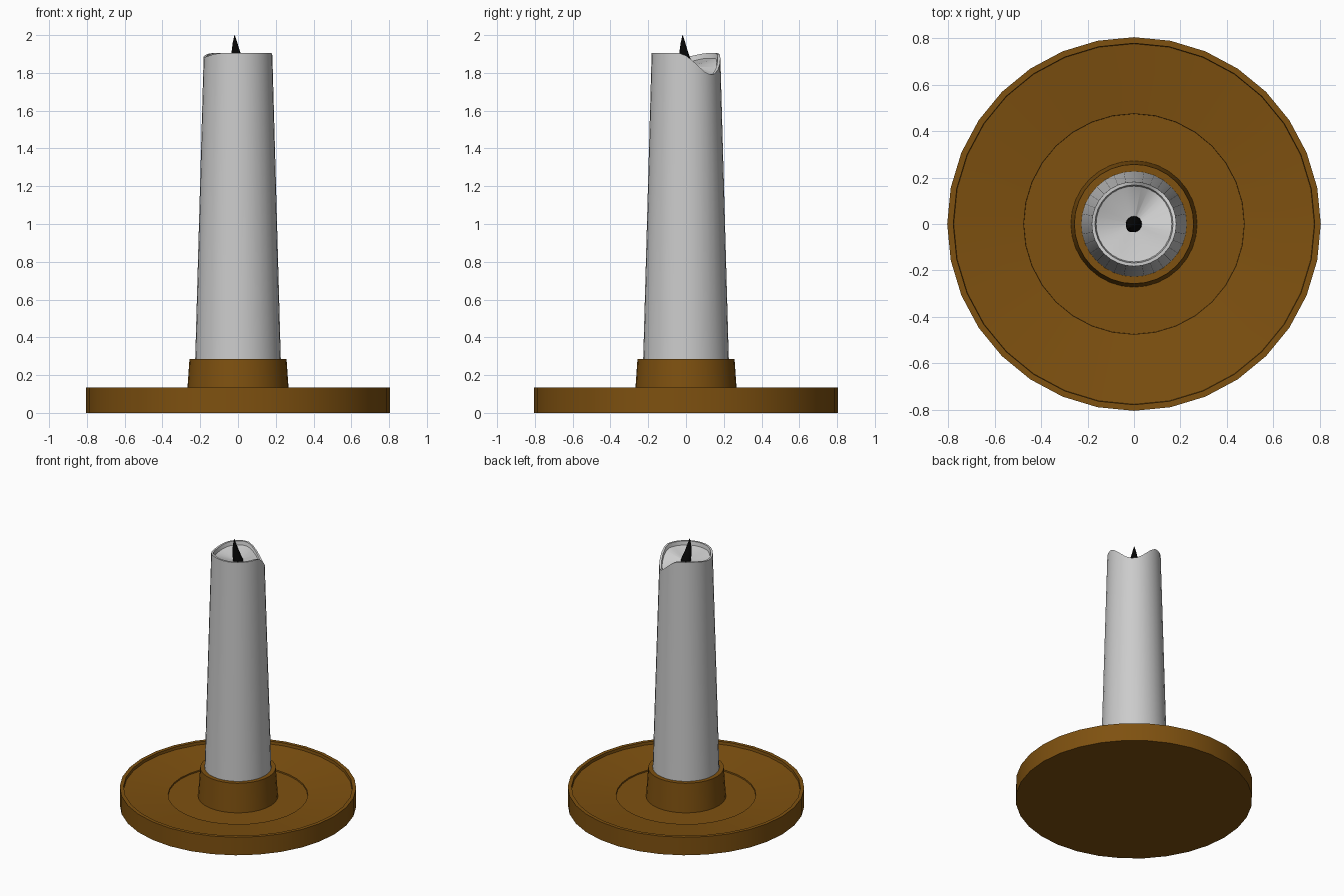
import bpy, bmesh
from math import sin, cos, pi, radians

if "Cube" in bpy.data.objects:
    bpy.data.objects.remove(bpy.data.objects["Cube"])

SIDES = 32


def material(name, rgb):
    m = bpy.data.materials.new(name)
    m.diffuse_color = (*rgb, 1)
    m.use_nodes = True
    m.node_tree.nodes["Principled BSDF"].inputs["Base Color"].default_value = m.diffuse_color
    return m


def lathe(name, rings, sides=SIDES, mat=None, angle=30):
    """Closed solid from (radius, z, x, y) rings; z may be a function of azimuth."""
    bm = bmesh.new()
    loops = []
    for r, z, cx, cy in rings:
        loop = []
        for i in range(sides):
            a = 2 * pi * i / sides
            h = z(a) if callable(z) else z
            loop.append(bm.verts.new((cx + r * cos(a), cy + r * sin(a), h)))
        loops.append(loop)
    for lo, hi in zip(loops, loops[1:]):
        for i in range(sides):
            j = (i + 1) % sides
            bm.faces.new((lo[i], lo[j], hi[j], hi[i]))
    bm.faces.new(loops[0][::-1])
    bm.faces.new(loops[-1])
    bm.normal_update()
    me = bpy.data.meshes.new(name)
    bm.to_mesh(me)
    bm.free()
    ob = bpy.data.objects.new(name, me)
    bpy.context.collection.objects.link(ob)
    if mat:
        me.materials.append(mat)
    bpy.ops.object.select_all(action='DESELECT')
    bpy.context.view_layer.objects.active = ob
    ob.select_set(True)
    bpy.ops.object.shade_smooth_by_angle(angle=radians(angle))
    return ob


def dip(a, centre, half_width):
    """Smooth bump of height 1 around an azimuth in degrees."""
    d = abs((a - radians(centre) + pi) % (2 * pi) - pi) / radians(half_width)
    return 0.5 + 0.5 * cos(pi * d) if d < 1 else 0


def rim_height(a):
    return 1.905 - 0.115 * dip(a, 48, 62) - 0.022 * dip(a, 190, 55)


def pool_height(a):
    return rim_height(a) - 0.028 + 0.02 * dip(a, 48, 62)


brass = material("brass", (0.21, 0.082, 0.005))
black = material("wick_black", (0.002, 0.002, 0.002))

# Dish with raised rim, shallow inner step and tapered candle socket
dish = [(0.804, 0), (0.804, 0.135), (0.778, 0.135), (0.776, 0.114),
        (0.475, 0.08), (0.474, 0.07), (0.272, 0.07), (0.257, 0.285),
        (0.20, 0.285)]
lathe("candle_holder", [(r, z, 0, 0) for r, z in dish], mat=brass)

# Tapered candle with a melted, uneven lip around a shallow sloping pool
lathe("candle", [(0.227, 0.27, 0, 0), (0.182, rim_height, 0, 0),
                 (0.168, rim_height, 0, 0), (0.163, pool_height, 0, 0),
                 (0.02, 1.835, 0, 0)])

# Wick leaning slightly toward the front left
lathe("wick", [(0.036, 1.8, 0, 0), (0.034, 1.85, -0.001, -0.001),
               (0.023, 1.91, -0.011, -0.012), (0.012, 1.96, -0.016, -0.016),
               (0.001, 2.0, -0.018, -0.018)], sides=16, mat=black)
